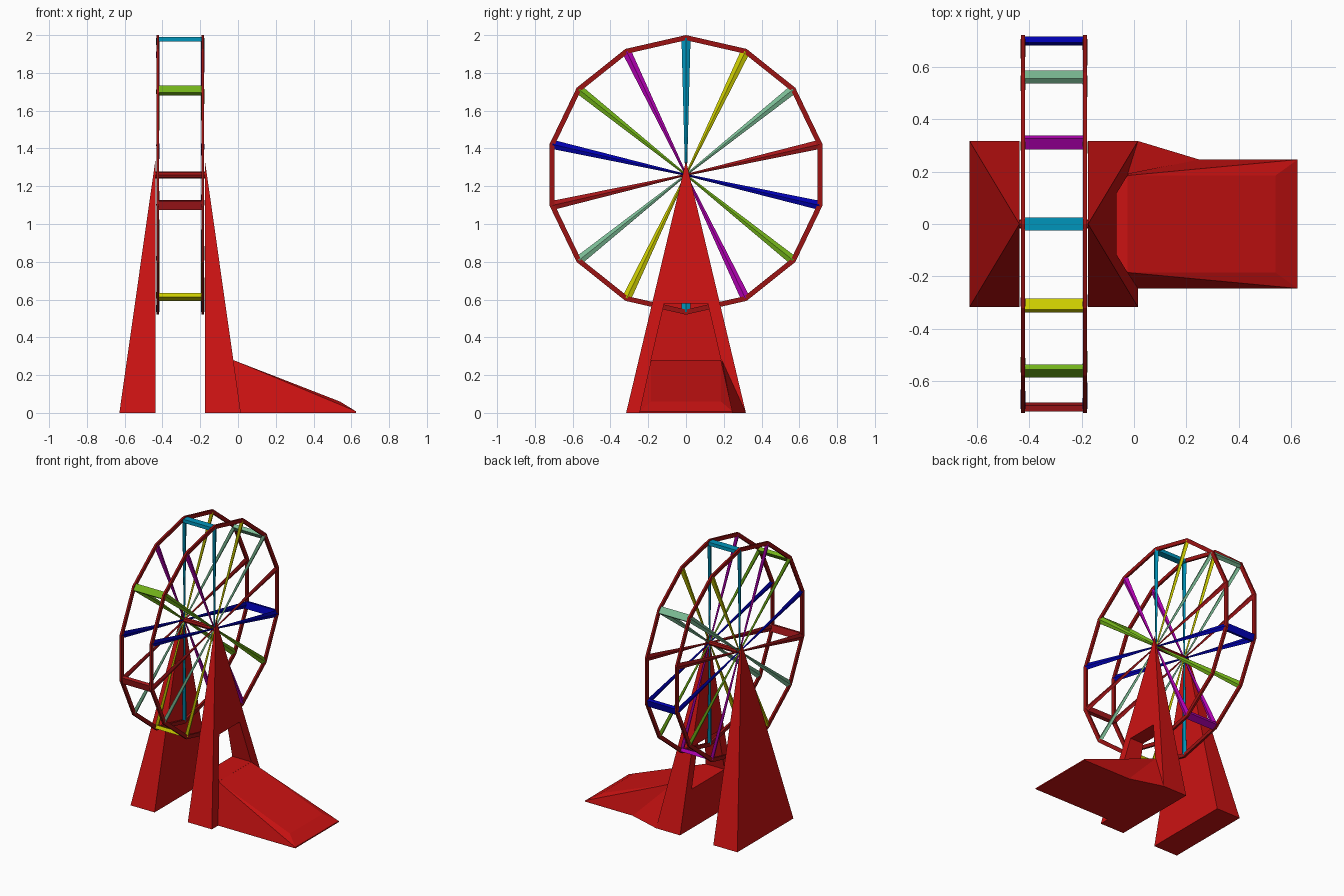
import bpy, bmesh, math
from mathutils import Vector

if "Cube" in bpy.data.objects:
    bpy.data.objects.remove(bpy.data.objects["Cube"])

HUB_Z, SIDES = 1.26, 14
RIM_X = (-0.424, -0.187)


def material(name, rgb):
    m = bpy.data.materials.new(name)
    m.diffuse_color = (*rgb, 1)
    m.use_nodes = True
    m.node_tree.nodes["Principled BSDF"].inputs["Base Color"].default_value = m.diffuse_color
    return m


RED = material("red", (0.6, 0.006, 0.006))
DARK = material("dark_red", (0.33, 0.006, 0.006))
COLOURS = [material(n, c) for n, c in (
    ("cyan", (0.0, 0.3, 0.5)), ("yellow", (0.6, 0.6, 0.0)),
    ("sea_green", (0.2, 0.5, 0.3)), ("crimson", (0.38, 0.008, 0.01)),
    ("navy", (0.0, 0.0, 0.45)), ("green", (0.17, 0.45, 0.01)),
    ("magenta", (0.45, 0.0, 0.45)))]


def finish(name, bm, mat):
    bmesh.ops.recalc_face_normals(bm, faces=bm.faces)
    me = bpy.data.meshes.new(name)
    bm.to_mesh(me)
    bm.free()
    if mat:
        me.materials.append(mat)
    ob = bpy.data.objects.new(name, me)
    bpy.context.collection.objects.link(ob)
    return ob


def hull(name, points, mat):
    """Convex solid around a few points."""
    bm = bmesh.new()
    for p in points:
        bm.verts.new(p)
    bmesh.ops.convex_hull(bm, input=bm.verts)
    bmesh.ops.dissolve_limit(bm, angle_limit=0.01, verts=bm.verts, edges=bm.edges)
    return finish(name, bm, mat)


def polar(k):
    """Outward and sideways directions of wheel corner k, clockwise from the top."""
    a = k * 2 * math.pi / SIDES
    return Vector((0, math.sin(a), math.cos(a))), Vector((0, math.cos(a), -math.sin(a)))


# Two 14-sided rims
def rim(name, x):
    bm = bmesh.new()
    rings = []
    for k in range(SIDES):
        out, _ = polar(k)
        rings.append([bm.verts.new(Vector((x + dx, 0, HUB_Z)) + out * r)
                      for dx, r in ((-0.007, 0.74), (0.007, 0.74), (0.007, 0.713), (-0.007, 0.713))])
    for k in range(SIDES):
        a, b = rings[k], rings[(k + 1) % SIDES]
        for i in range(4):
            j = (i + 1) % 4
            bm.faces.new((a[i], a[j], b[j], b[i]))
    finish(name, bm, DARK)


for n, x in zip(("left_rim", "right_rim"), RIM_X):
    rim(n, x)

# Ridged spokes that widen towards the rim, and a crossbar on every other corner
for k in range(SIDES):
    out, side = polar(k)
    mat = COLOURS[k % 7]
    hub = Vector((0, 0, HUB_Z))
    for x, label in zip(RIM_X, ("left", "right")):
        pts = []
        for r, w, d in ((0.0, 0.005, 0.005), (0.725, 0.024, 0.009)):
            c = hub + out * r + Vector((x, 0, 0))
            pts += [c + side * w, c - side * w, c + Vector((d, 0, 0)), c - Vector((d, 0, 0))]
        hull(f"{label}_spoke_{k}", pts, mat)
    if k % 2 == 0:
        hull(f"crossbar_{k}", [hub + out * r + side * s + Vector((x, 0, 0))
                               for x in RIM_X
                               for r, s in ((0.73, -0.024), (0.73, 0.024), (0.705, 0.024), (0.705, -0.024))], mat)

# Axle between the towers
hull("axle", [(x, 0.018 * math.cos(i * math.pi / 4), HUB_Z + 0.018 * math.sin(i * math.pi / 4))
              for x in (-0.445, -0.17) for i in range(8)], DARK)


# Leaning pyramid towers, upright on the wheel side
def tower(name, inner, outer):
    return hull(name, [(inner, -0.317, 0), (inner, 0.317, 0), (outer, -0.317, 0),
                       (outer, 0.317, 0), (inner, 0, 1.335)], RED)


tower("left_tower", -0.438, -0.628)
right_tower = tower("right_tower", -0.175, 0.015)

# Doorway through the right tower
cutter = hull("doorway_cutter", [(x, y, z) for x in (-0.3, 0.1)
                                 for y, z in ((-0.185, 0.28), (0.185, 0.28), (0.115, 0.58), (-0.115, 0.58))], None)
cutter.hide_render = True
cutter.hide_set(True)
cut = right_tower.modifiers.new("doorway", 'BOOLEAN')
cut.operation, cut.solver, cut.object = 'DIFFERENCE', 'EXACT', cutter
bpy.context.view_layer.objects.active = right_tower
bpy.ops.object.modifier_apply(modifier=cut.name)
bpy.data.objects.remove(cutter)

# Entrance ramp with sloping flanks and a bevelled lip
hull("ramp", [(x, s * y, z) for s in (-1, 1) for x, y, z in (
    (-0.026, 0.185, 0.28), (0.54, 0.185, 0.06), (0.625, 0.246, 0.008),
    (0.625, 0.246, 0), (-0.03, 0.246, 0))], RED)

# Fillet joining the back of the ramp to the tower corner
hull("ramp_fillet", [(0.015, 0.317, 0), (0.25, 0.246, 0), (-0.026, 0.19, 0.28), (-0.02, 0.2, 0)], RED)
